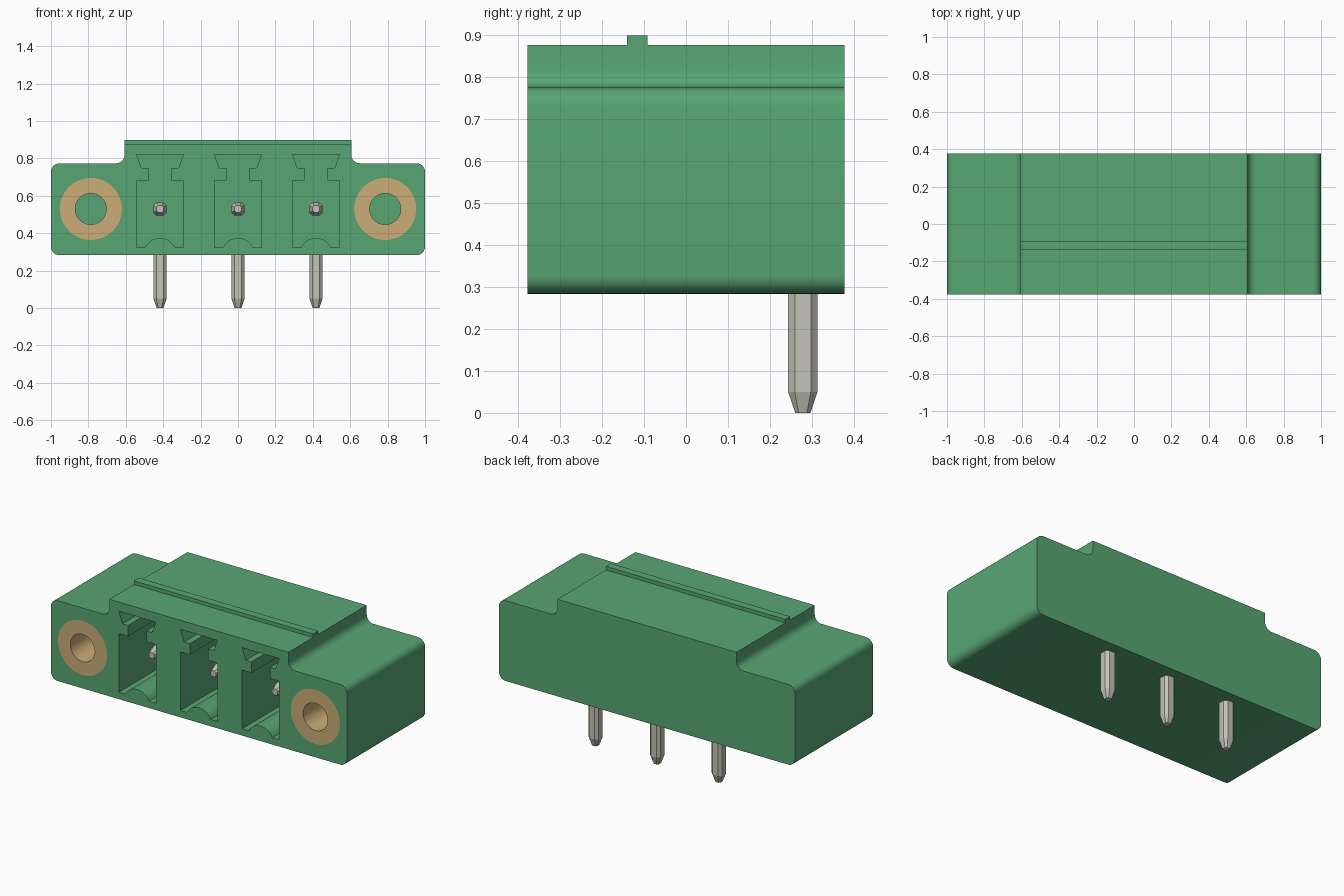
import bpy, bmesh
from math import sin, cos, pi, radians

default = bpy.data.objects.get("Cube")
if default:
    bpy.data.objects.remove(default, do_unlink=True)


def material(name, rgb):
    m = bpy.data.materials.new(name)
    m.use_nodes = True
    m.diffuse_color = (*rgb, 1)
    m.node_tree.nodes["Principled BSDF"].inputs["Base Color"].default_value = (*rgb, 1)
    return m


GREEN = material("green plastic", (0.098, 0.380, 0.172))
BRASS = material("brass", (0.60, 0.42, 0.185))
TIN = material("tinned metal", (0.55, 0.55, 0.48))

FRONT, BACK = -0.377, 0.377
PITCH = 0.417          # spacing of the contacts
AXIS_Z = 0.53          # height of contacts and screw holes
SCREW_X = 0.787


def loft(bm, rings, ring_closed=False):
    """Skin a row of equal-sized rings; cap the ends unless the row is closed."""
    loops = [[bm.verts.new(p) for p in ring] for ring in rings]
    pairs = list(zip(loops, loops[1:]))
    if ring_closed:
        pairs.append((loops[-1], loops[0]))
    else:
        bm.faces.new(loops[0])
        bm.faces.new(loops[-1])
    for a, b in pairs:
        for i in range(len(a)):
            j = (i + 1) % len(a)
            bm.faces.new((a[i], a[j], b[j], b[i]))


def prism(bm, outline, y0, y1):
    loft(bm, [[(x, y, z) for x, z in outline] for y in (y0, y1)])


def finish(bm, name, mat):
    bmesh.ops.recalc_face_normals(bm, faces=bm.faces)
    me = bpy.data.meshes.new(name)
    bm.to_mesh(me)
    bm.free()
    me.materials.append(mat)
    ob = bpy.data.objects.new(name, me)
    bpy.context.collection.objects.link(ob)
    return ob


def smooth(ob):
    bpy.ops.object.select_all(action='DESELECT')
    ob.select_set(True)
    bpy.context.view_layer.objects.active = ob
    bpy.ops.object.shade_smooth_by_angle(angle=radians(30))


def arc(cx, cz, r, a0, a1, n=6):
    return [(cx + r * cos(radians(a0 + (a1 - a0) * i / n)),
             cz + r * sin(radians(a0 + (a1 - a0) * i / n))) for i in range(n + 1)]


def mirrored(half):
    """Complete an outline from its +x half, listed bottom to top."""
    return half + [(-x, z) for x, z in reversed(half) if abs(x) > 1e-6]


def circle(cx, r, n=48):
    return [(cx + r * cos(2 * pi * i / n), AXIS_Z + r * sin(2 * pi * i / n)) for i in range(n)]


# Housing: stepped profile with rounded flange corners
R = 0.045
bm = bmesh.new()
prism(bm, mirrored(arc(1 - R, 0.283 + R, R, -90, 0)
                   + arc(1 - R, 0.774 - R, R, 0, 90)
                   + arc(0.606 + R, 0.774 + R, R, 270, 180)
                   + [(0.606, 0.876)]), FRONT, BACK)
housing = finish(bm, "housing", GREEN)

# Cutter: three keyed plug pockets with an arched floor, and two screw bores
pocket = mirrored([(x, z) for x, z in arc(0, 0.286, 0.089, 90, 26, 8)]
                  + [(0.125, 0.325), (0.125, 0.683), (0.062, 0.683), (0.062, 0.75),
                     (0.10, 0.75), (0.125, 0.82)])
bm = bmesh.new()
for i in (-1, 0, 1):
    prism(bm, [(x + i * PITCH, z) for x, z in pocket], FRONT - 0.1, 0.18)
for side in (-1, 1):
    prism(bm, circle(side * SCREW_X, 0.166), FRONT - 0.1, 0.12)
cutter = finish(bm, "cutter", GREEN)
cutter.hide_render = True

cut = housing.modifiers.new("pockets", 'BOOLEAN')
cut.operation = 'DIFFERENCE'
cut.solver = 'EXACT'
cut.object = cutter
bpy.context.view_layer.objects.active = housing
bpy.ops.object.modifier_apply(modifier=cut.name)
bpy.data.objects.remove(cutter, do_unlink=True)
smooth(housing)

# Latching ridge across the top
bm = bmesh.new()
prism(bm, mirrored([(0.606, 0.872), (0.606, 0.898)]), -0.14, -0.092)
finish(bm, "top_ridge", GREEN)

# Threaded inserts, flush with the front
for side, word in ((-1, "right"), (1, "left")):
    outer, inner = circle(side * SCREW_X, 0.166), circle(side * SCREW_X, 0.083)
    bm = bmesh.new()
    loft(bm, [[(x, y, z) for x, z in ring] for ring, y in
              ((outer, FRONT), (outer, 0.12), (inner, 0.12), (inner, FRONT))], True)
    smooth(finish(bm, word + "_insert", BRASS))

# Right-angle contact pins: chamfered square section with tapered ends
H, C = 0.035, 0.019
section = [(H, C), (C, H), (-C, H), (-H, C), (-H, -C), (-C, -H), (C, -H), (H, -C)]
PIN_Y = 0.278
for i, word in ((-1, "right"), (0, "middle"), (1, "left")):
    cx = i * PITCH
    rings = [[(cx + u * s, y, AXIS_Z + v * s) for u, v in section]
             for y, s in ((-0.24, 0.52), (-0.19, 1))]
    rings.append([(cx + u, PIN_Y + v, AXIS_Z + v) for u, v in section])
    rings += [[(cx + u * s, PIN_Y + v * s, z) for u, v in section]
              for z, s in ((0.05, 1), (0, 0.52))]
    bm = bmesh.new()
    loft(bm, rings)
    finish(bm, word + "_pin", TIN)
